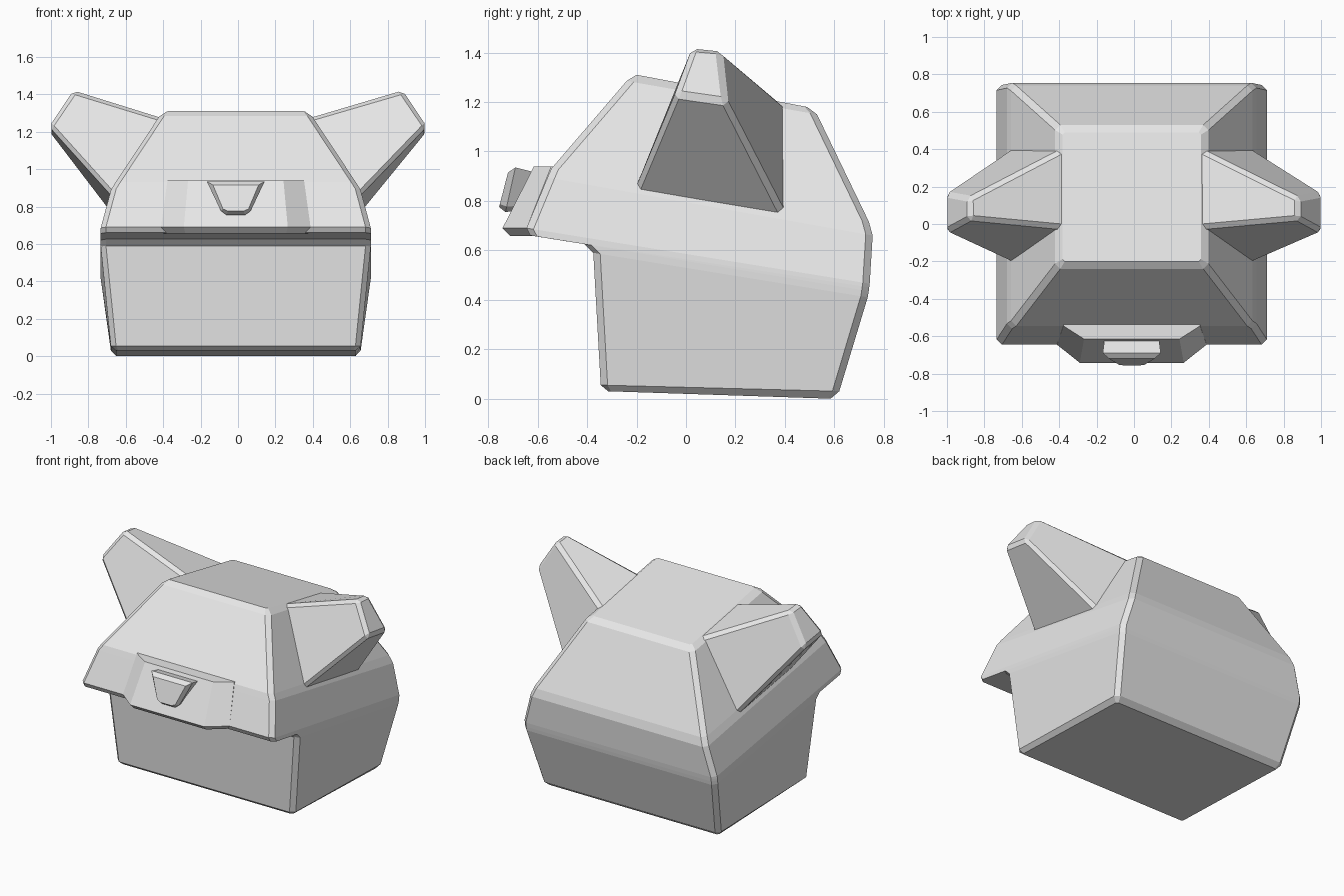
import bpy
import bmesh
from mathutils import Vector

cube = bpy.data.objects.get("Cube")
if cube:
    bpy.data.objects.remove(cube, do_unlink=True)

grey = bpy.data.materials.new("light_grey")
grey.use_nodes = True
grey.diffuse_color = (0.8, 0.8, 0.8, 1)
grey.node_tree.nodes["Principled BSDF"].inputs["Base Color"].default_value = (0.8, 0.8, 0.8, 1)

MID = -0.012  # centre line of the head


def loft(name, rings):
    """Skin equal-length closed rings and cap both ends."""
    bm = bmesh.new()
    loops = [[bm.verts.new(p) for p in ring] for ring in rings]
    n = len(loops[0])
    for a, b in zip(loops, loops[1:]):
        for i in range(n):
            j = (i + 1) % n
            bm.faces.new((a[i], a[j], b[j], b[i]))
    bm.faces.new(loops[0][::-1])
    bm.faces.new(loops[-1])
    bmesh.ops.recalc_face_normals(bm, faces=bm.faces)
    mesh = bpy.data.meshes.new(name)
    bm.to_mesh(mesh)
    bm.free()
    mesh.materials.append(grey)
    obj = bpy.data.objects.new(name, mesh)
    bpy.context.collection.objects.link(obj)
    return obj


def mirrored(half):
    """Close a half outline by reflecting it across the centre line."""
    right = [(MID - x, y, z) for x, y, z in half]
    left = [(MID + x, y, z) for x, y, z in reversed(half)]
    return right + left


def head_ring(w, yf, zf, yb, zb, c=0.028):
    """Tilted rectangle with chamfered corners."""
    half = [(w - c, yf), (w, yf + c), (w, yb - c), (w - c, yb)]
    return mirrored([(x, y, zf + (zb - zf) * (y - yf) / (yb - yf)) for x, y in half])


# Head: tilted rings from the base, out under the brow ledge, up to the crown
loft("head", [
    head_ring(0.64, -0.315, 0.03, 0.585, 0.0, 0.012),
    head_ring(0.668, -0.345, 0.055, 0.62, 0.03),
    head_ring(0.722, -0.375, 0.59, 0.735, 0.41),
    head_ring(0.723, -0.41, 0.625, 0.739, 0.435),
    head_ring(0.723, -0.63, 0.66, 0.741, 0.45),
    head_ring(0.722, -0.645, 0.69, 0.743, 0.465),
    head_ring(0.667, -0.56, 0.895, 0.755, 0.66),
    head_ring(0.645, -0.545, 0.93, 0.74, 0.715),
    head_ring(0.41, -0.24, 1.285, 0.53, 1.15),
    head_ring(0.37, -0.2, 1.31, 0.49, 1.18, 0.012),
])


# Muzzle: half outline is back, side and front corner at each height
def muzzle_ring(z, back, side, y_side, front, y_front):
    return mirrored([(side, back, z), (side, y_side, z), (front, y_front, z)])


loft("muzzle", [
    muzzle_ring(0.657, -0.55, 0.385, -0.615, 0.27, -0.71),
    muzzle_ring(0.69, -0.55, 0.4, -0.645, 0.278, -0.742),
    muzzle_ring(0.94, -0.5, 0.365, -0.545, 0.255, -0.615),
])


# Nose: sloping trapezoid plate with a bevelled front
def nose_ring(top, side, low, z_top, z_side, z_low, y_top, y_low):
    half = [(top, z_top), (side, z_side), (low, z_low)]
    return mirrored([(x, y_low + (y_top - y_low) * (z - z_low) / (z_top - z_low), z)
                     for x, z in half])


loft("nose", [
    nose_ring(0.145, 0.072, 0.045, 0.915, 0.78, 0.76, -0.61, -0.68),
    nose_ring(0.155, 0.08, 0.05, 0.935, 0.777, 0.755, -0.69, -0.73),
    nose_ring(0.122, 0.068, 0.042, 0.915, 0.787, 0.775, -0.72, -0.756),
])


# Ears: four-sided tapered prisms, with the roots sunk into the head
def ear(name, side, reach):
    tip = [Vector(p) for p in ((0.868, 0.025, 1.422), (0.868, 0.14, 1.412),
                               (0.998, 0.165, 1.2), (0.998, -0.045, 1.23))]
    root = [Vector(p) for p in ((0.39, -0.02, 1.275), (0.39, 0.39, 1.2),
                                (0.655, 0.395, 0.75), (0.655, -0.205, 0.85))]
    for p in tip:
        p.x += reach
    root = [r + (r - t) * 0.1 for r, t in zip(root, tip)]
    rings = [[(MID + side * p.x, p.y, p.z) for p in ring] for ring in (root, tip)]
    obj = loft(name, rings)
    bevel = obj.modifiers.new("edge_bevel", "BEVEL")
    bevel.width = 0.022
    bevel.segments = 1
    bevel.limit_method = 'ANGLE'


ear("right_ear", -1, 0.0)
ear("left_ear", 1, 0.024)
